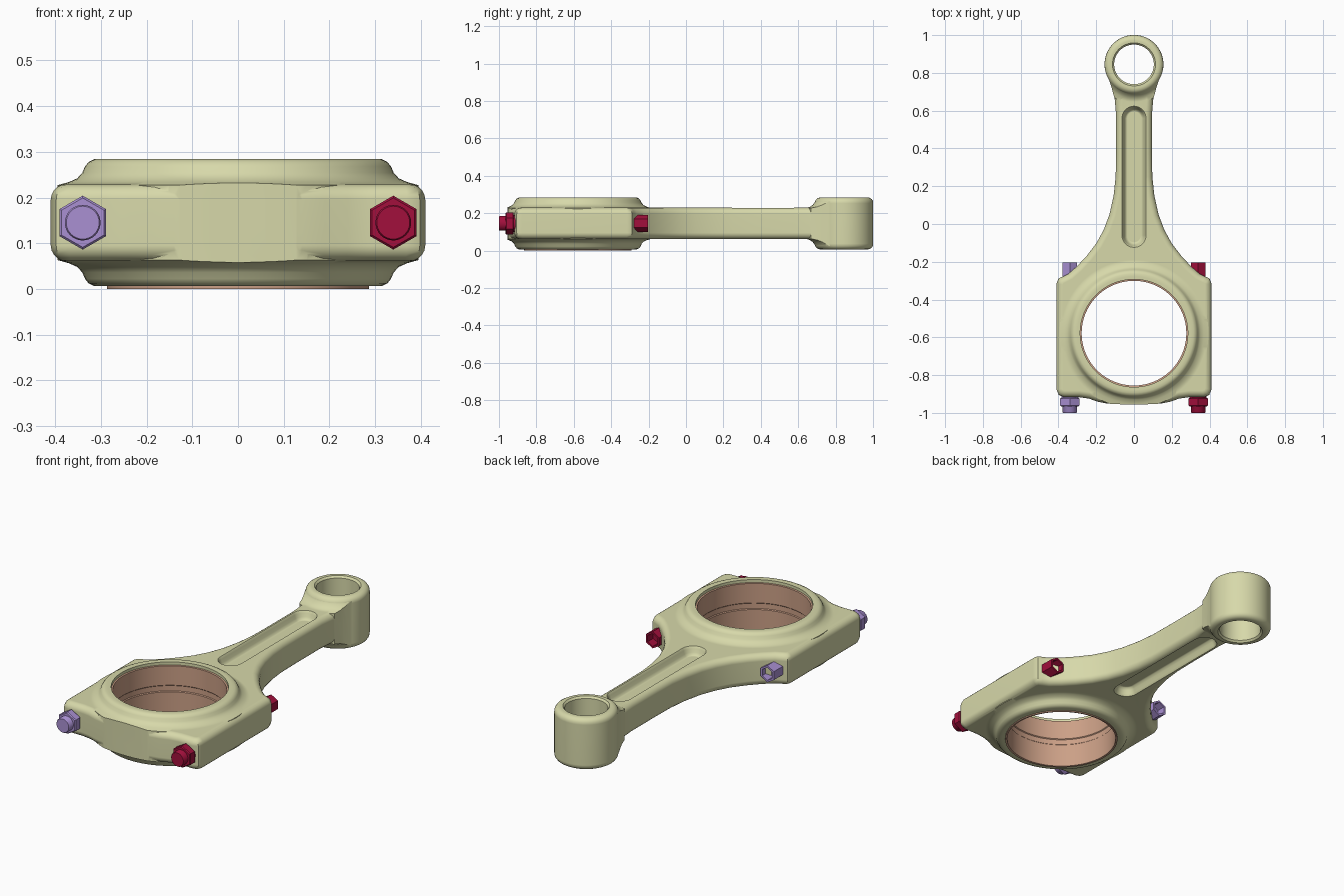
import bpy, bmesh, math
from mathutils import Matrix

cube = bpy.data.objects.get("Cube")
if cube:
    bpy.data.objects.remove(cube, do_unlink=True)

MID = 0.145          # height of the central plane
HALF = 0.139         # half height of both eyes
PLATE = 0.084        # half height of the beam
BIG_Y, SMALL_Y = -0.578, 0.845
BOLT_X = 0.34


def material(name, rgb):
    m = bpy.data.materials.new(name)
    m.use_nodes = True
    m.diffuse_color = (*rgb, 1)
    bsdf = m.node_tree.nodes["Principled BSDF"]
    bsdf.inputs["Base Color"].default_value = (*rgb, 1)
    bsdf.inputs["Roughness"].default_value = 0.5
    return m


steel = material("pale olive", (0.68, 0.69, 0.40))
bronze = material("bronze tan", (0.60, 0.35, 0.24))
red = material("crimson", (0.36, 0.005, 0.045))
violet = material("lavender", (0.40, 0.28, 0.65))


def loft(name, loops, mat, closed=False):
    """Skin a list of equal point loops; cap the ends or close into a ring."""
    bm = bmesh.new()
    rings = [[bm.verts.new(p) for p in loop] for loop in loops]
    pairs = list(zip(rings, rings[1:])) + ([(rings[-1], rings[0])] if closed else [])
    for a, b in pairs:
        n = len(a)
        for i in range(n):
            j = (i + 1) % n
            bm.faces.new((a[i], a[j], b[j], b[i]))
    if not closed:
        bm.faces.new(rings[0])
        bm.faces.new(rings[-1])
    bmesh.ops.recalc_face_normals(bm, faces=bm.faces)
    me = bpy.data.meshes.new(name)
    bm.to_mesh(me)
    bm.free()
    me.materials.append(mat)
    ob = bpy.data.objects.new(name, me)
    bpy.context.collection.objects.link(ob)
    return ob


def circle(r, z, cy, n=96):
    return [(r * math.cos(2 * math.pi * i / n), cy + r * math.sin(2 * math.pi * i / n), z)
            for i in range(n)]


def lathe(name, profile, cy, mat, closed=False, n=96):
    return loft(name, [circle(r, MID + z, cy, n) for r, z in profile], mat, closed)


def mirrored(profile):
    """Reflect an upper half profile below the central plane."""
    return profile + [(r, -z) for r, z in reversed(profile)]


def prism(name, outline, h):
    return loft(name, [[(x, y, MID + z) for x, y in outline] for z in (-h, h)], steel)


def activate(ob):
    bpy.ops.object.select_all(action='DESELECT')
    ob.select_set(True)
    bpy.context.view_layer.objects.active = ob


def combine(ob, other, op, keep=False):
    mod = ob.modifiers.new(op.lower(), 'BOOLEAN')
    mod.operation, mod.solver, mod.object = op, 'EXACT', other
    activate(ob)
    bpy.ops.object.modifier_apply(modifier=mod.name)
    if not keep:
        bpy.data.objects.remove(other, do_unlink=True)


def smooth(ob, angle=38):
    activate(ob)
    bpy.ops.object.shade_smooth_by_angle(angle=math.radians(angle))


# Beam and cap outline, right half then mirrored
half = [(0.06, -0.955), (0.14, -0.951), (0.19, -0.941), (0.24, -0.924), (0.29, -0.917),
        (0.37, -0.917), (0.398, -0.905), (0.41, -0.877),
        (0.41, -0.315), (0.40, -0.289), (0.375, -0.277), (0.345, -0.262),
        (0.30, -0.222), (0.25, -0.168), (0.20, -0.103), (0.16, -0.03), (0.13, 0.05),
        (0.108, 0.15), (0.097, 0.25), (0.095, 0.38), (0.095, 0.58), (0.102, 0.66),
        (0.118, 0.72), (0.14, 0.785), (0.10, 0.83)]
outline = half + [(-x, y) for x, y in reversed(half)]

body = prism("rod_body", outline, PLATE)
bev = body.modifiers.new("round", 'BEVEL')
bev.width, bev.segments, bev.limit_method = 0.034, 5, 'ANGLE'
bev.angle_limit = math.radians(60)
bev.use_clamp_overlap = False
activate(body)
bpy.ops.object.modifier_apply(modifier=bev.name)

# Big eye collar with flared foot, trimmed to the outline
big = lathe("big_eye", mirrored([(0.30, HALF), (0.315, HALF), (0.327, 0.133), (0.335, 0.123),
            (0.341, 0.109), (0.352, 0.097), (0.37, 0.089), (0.395, 0.082)]), BIG_Y, steel)
trim = prism("trim_block", outline, 0.3)
combine(big, trim, 'INTERSECT', keep=True)

# Fillet between the beam and the small eye
fillet = lathe("eye_fillet", mirrored([(0.15, 0.125), (0.158, 0.112), (0.168, 0.099),
               (0.182, 0.089), (0.205, 0.082)]), SMALL_Y, steel, n=64)
combine(fillet, trim, 'INTERSECT')

# Small eye
small = lathe("small_eye", mirrored([(0.125, HALF), (0.137, 0.137), (0.147, 0.131),
              (0.154, 0.121), (0.156, 0.108)]), SMALL_Y, steel, n=64)
for part in (big, fillet, small):
    combine(body, part, 'UNION')

# Bores
combine(body, lathe("big_bore", [(0.285, -0.3), (0.285, 0.3)], BIG_Y, steel), 'DIFFERENCE')
bore = [(0.115, 0.2), (0.115, 0.14), (0.105, 0.129)]
combine(body, lathe("small_bore", mirrored(bore), SMALL_Y, steel, n=64), 'DIFFERENCE')


# Long recesses above and below the beam
def capsule(r, z, y0=-0.06, y1=0.56, n=12):
    pts = []
    for cy, start in ((y1, 0), (y0, math.pi)):
        for i in range(n + 1):
            a = start + math.pi * i / n
            pts.append((r * math.cos(a), cy + r * math.sin(a), MID + z))
    return pts


for s in (1, -1):
    levels = [(0.068, 0.12), (0.066, 0.086), (0.061, 0.081), (0.057, 0.072),
              (0.051, 0.055), (0.044, 0.044), (0.035, 0.040)]
    combine(body, loft("recess", [capsule(r, s * z) for r, z in levels], steel), 'DIFFERENCE')

smooth(body)
body.modifiers.new("even_normals", 'WEIGHTED_NORMAL').keep_sharp = True

# Bearing shell with a shallow oil groove
shell = lathe("bearing_shell", [(0.287, -0.145), (0.277, -0.143), (0.277, -0.018), (0.281, -0.014),
              (0.281, 0.014), (0.277, 0.018), (0.277, 0.122), (0.287, 0.124)],
              BIG_Y, bronze, closed=True)
smooth(shell, 25)


# Bolts: turned sections along y, hexagons with a point upward
def section(name, steps, n, mat, x):
    loops = []
    for r, y in steps:
        loops.append([(x + r * math.sin(2 * math.pi * i / n), y,
                       MID + r * math.cos(2 * math.pi * i / n)) for i in range(n)])
    return loft(name, loops, mat)


for side, x, mat in (("left", BOLT_X, red), ("right", -BOLT_X, violet)):
    smooth(section(side + "_bolt_shank", [(0.036, -1.0), (0.039, -0.996), (0.039, -0.3)],
                   32, mat, x))
    smooth(section(side + "_nut", [(0.054, -0.965), (0.059, -0.96), (0.059, -0.925),
                                   (0.054, -0.921)], 6, mat, x), 20)
    smooth(section(side + "_washer", [(0.045, -0.925), (0.045, -0.90)], 32, mat, x))
    # Hollow hexagonal end on the beam side
    section(side + "_bolt_end", [(0.045, -0.34), (0.045, -0.203), (0.034, -0.203),
                                 (0.034, -0.25)], 6, mat, x)
